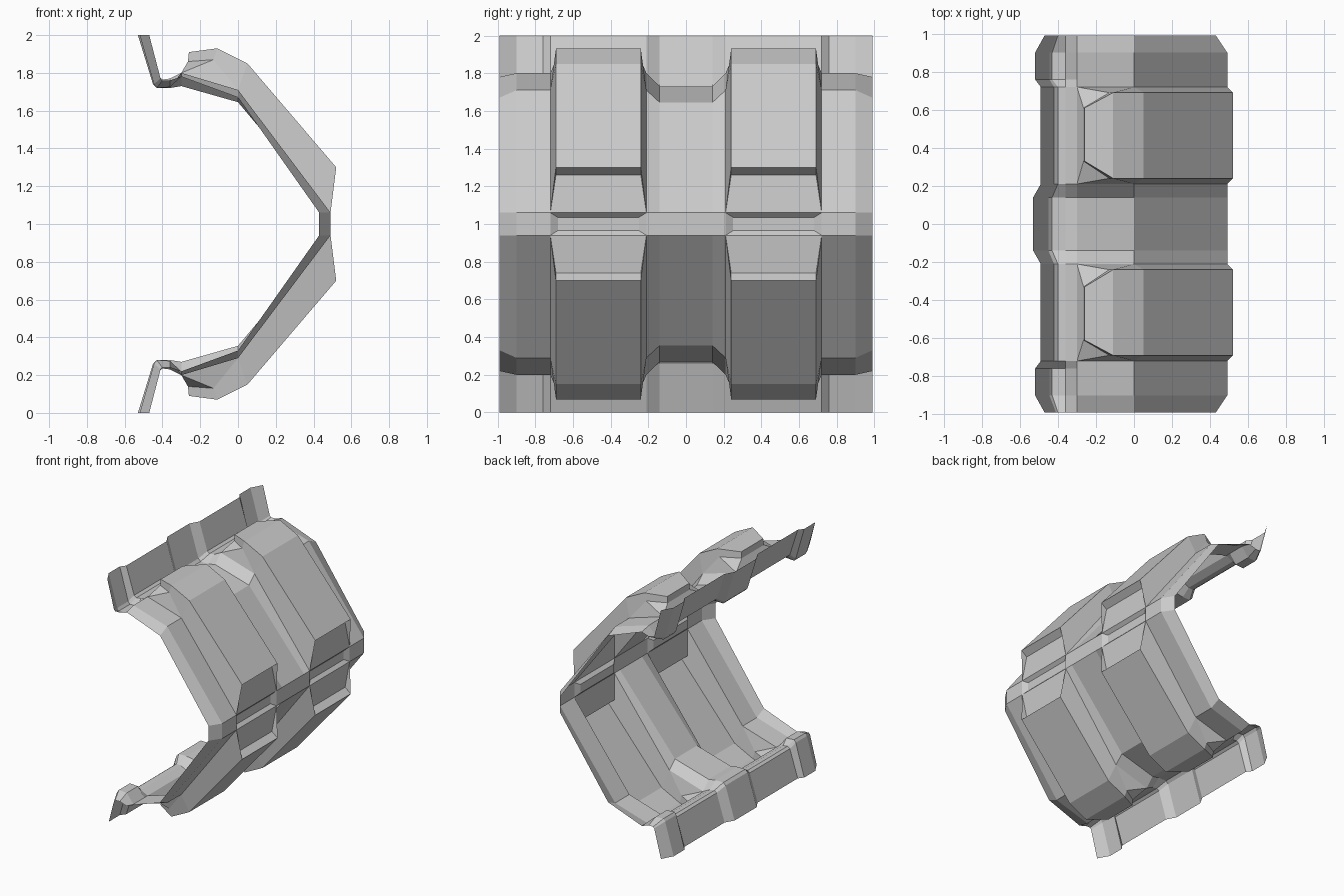
import bpy, bmesh

if "Cube" in bpy.data.objects:
    bpy.data.objects.remove(bpy.data.objects["Cube"])

MID = 1.0  # height of the mirror plane

mat = bpy.data.materials.new("plain grey")
mat.use_nodes = True
GREY = (0.6, 0.6, 0.6, 1.0)
mat.diffuse_color = GREY
mat.node_tree.nodes["Principled BSDF"].inputs["Base Color"].default_value = GREY

bm = bmesh.new()
cache = {}


def vert(x, y, z):
    key = (round(x, 3), round(y, 3), round(z, 3))
    if key not in cache:
        cache[key] = bm.verts.new((x, y, z - MID))
    return cache[key]


def face(*points):
    vs = list(dict.fromkeys(vert(*p) for p in points))
    if len(vs) > 2:
        return bm.faces.new(vs)


def section(y, profile):
    return [(x, y, z) for x, z in profile]


def loft(a, b):
    for i in range(len(a) - 1):
        face(a[i], b[i], b[i + 1], a[i + 1])


# Profiles from the lip edge, over the shelf and shoulder, to the middle band
belly = [(0.49, 1.06), (0.49, MID)]
high = [(-0.49, 2), (-0.42, 1.78), (-0.4, 1.765), (-0.36, 1.77), (-0.3, 1.8), (0, 1.71)] + belly
low = [(-0.53, 2), (-0.45, 1.74), (-0.43, 1.72), (-0.36, 1.72), (-0.3, 1.73), (0, 1.645)] + belly
pocket = [(-0.52, 2), (-0.445, 1.74), (-0.43, 1.72), (-0.36, 1.725), (-0.3, 1.8), (0, 1.71)] + belly
end = [(-0.47, 2), (-0.41, 1.77), (-0.4, 1.76), (-0.36, 1.76), (-0.3, 1.78), (0, 1.67),
       (0.43, 1.06), (0.43, MID)]

Y0, Y1 = 0.21, 0.72  # foot of the raised block
loft(section(0, low), section(0.14, low))
loft(section(0.14, low), section(Y0, high))
loft(section(Y0, high[:5]), section(Y1, high[:5]))
loft(section(Y1, high), section(0.76, pocket[:4] + high[4:]))
loft(section(0.76, pocket), section(0.9, pocket))
loft(section(0.9, pocket), section(0.99, end))

# Raised block: main faces
T0, T1 = 0.24, 0.69   # top of the block
R0, R1 = 0.33, 0.61   # narrowed rear of the block
rear_low, rear_top = (-0.265, 1.86), (-0.26, 1.91)
notch_y, notch = (0.25, 0.68), [(0.465, 1.035), (0.465, MID)]
block = [(-0.11, 1.93), (0.05, 1.85), (0.52, 1.3), (0.47, 1.26)]
loft(section(T0, block), section(T1, block))


def at(p, y):
    return (p[0], y, p[1])


shelf, shoulder, foot = high[4], high[5], high[6]
face(at(rear_top, R0), at(rear_top, R1), at(block[0], T1), at(block[0], T0))
face(at(shelf, Y0), at(shelf, Y1), at(rear_low, R1), at(rear_low, R0))
face(at(rear_low, R0), at(rear_low, R1), at(rear_top, R1), at(rear_top, R0))
face(at(block[3], T0), at(block[3], T1), at(foot, Y1), at(foot, Y0))

# Raised block: sides, clipped rear corners and the notch in the middle band
corner = (-0.13, 1.87)
for yb, yt, yr, yn in ((Y0, T0, R0, notch_y[0]), (Y1, T1, R1, notch_y[1])):
    face(at(shelf, yb), at(corner, yt), at(rear_low, yr))
    face(at(rear_low, yr), at(corner, yt), at(block[0], yt), at(rear_top, yr))
    face(at(shelf, yb), at(corner, yt), at(shoulder, yb))
    face(at(shoulder, yb), at(corner, yt), at(block[0], yt), at(block[1], yt))
    face(at(shoulder, yb), at(block[1], yt), at(block[2], yt), at(foot, yb))
    face(at(foot, yb), at(block[2], yt), at(block[3], yt))
    loft(section(yb, belly), section(yn, notch))
face(at(foot, Y0), at(foot, Y1), at(notch[0], notch_y[1]), at(notch[0], notch_y[0]))
loft(section(notch_y[0], notch), section(notch_y[1], notch))

# Consistent outward normals
bmesh.ops.recalc_face_normals(bm, faces=bm.faces[:])
bm.faces.ensure_lookup_table()
top = max(bm.faces, key=lambda f: f.calc_center_median().z * (f.calc_center_median().x > -0.2))
if top.normal.z < 0:
    bmesh.ops.reverse_faces(bm, faces=bm.faces[:])

mesh = bpy.data.meshes.new("ribbed_shell")
bm.to_mesh(mesh)
bm.free()
mesh.materials.append(mat)
shell = bpy.data.objects.new("ribbed_shell", mesh)
shell.location.z = MID
bpy.context.collection.objects.link(shell)

# Mirror front to back and top to bottom
mirror = shell.modifiers.new("mirror", 'MIRROR')
mirror.use_axis = (False, True, True)
mirror.merge_threshold = 0.001
